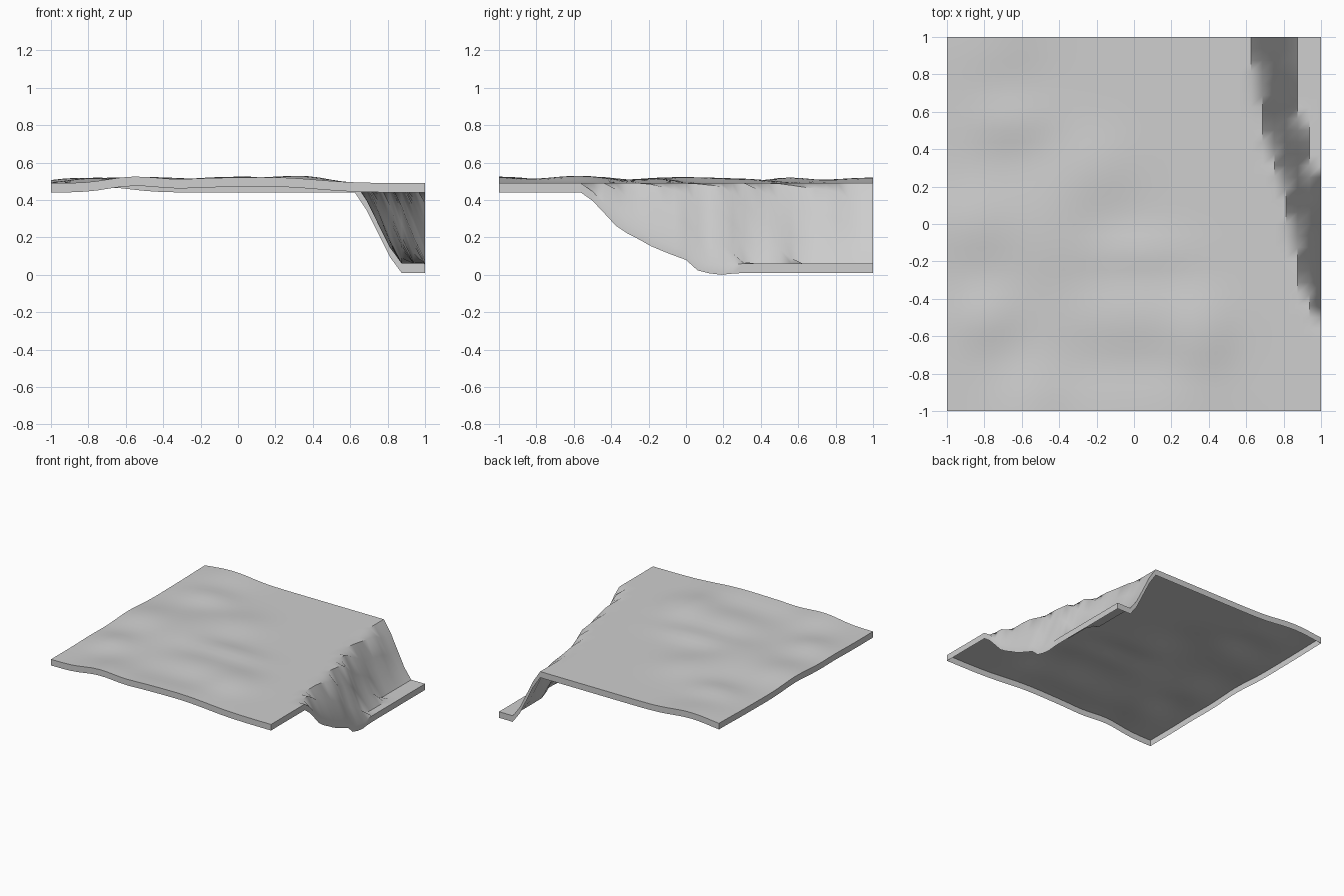
import bpy, bmesh, math

if "Cube" in bpy.data.objects:
    bpy.data.objects.remove(bpy.data.objects["Cube"])

SKIRT = 0.05   # depth of the rim below the surface
PLATEAU, FLOOR = 0.49, 0.06

# cliff in plan: (y, x of upper edge, x of foot)
CLIFF = [(-0.56, 1.00, 1.20), (-0.40, 0.93, 1.11), (-0.30, 0.88, 1.11),
         (-0.18, 0.87, 1.07), (0.00, 0.84, 1.04), (0.06, 0.81, 1.01),
         (0.20, 0.80, 0.99), (0.32, 0.75, 0.94), (0.50, 0.685, 0.93),
         (0.60, 0.675, 0.875), (0.80, 0.66, 0.87), (0.88, 0.625, 0.87),
         (1.00, 0.625, 0.87)]

# soft mounds on the plateau: x, y, radius x, radius y, height
MOUNDS = [(-0.55, -1.0, 0.18, 0.25, 0.04), (0.15, -1.0, 0.33, 0.22, 0.035),
          (-0.2, -1.0, 0.2, 0.2, 0.015), (-0.75, 1.0, 0.22, 0.3, 0.033),
          (-0.65, 0.55, 0.2, 0.14, 0.03), (-0.85, 0.0, 0.2, 0.2, 0.03),
          (-0.45, 0.0, 0.22, 0.35, 0.035), (-0.78, -0.5, 0.16, 0.16, 0.03),
          (-0.2, 0.3, 0.2, 0.2, 0.02), (0.0, -0.5, 0.35, 0.2, 0.04),
          (0.35, -0.6, 0.16, 0.2, 0.035), (0.0, -0.15, 0.3, 0.12, 0.025)]


def cliff_edges(y):
    for (y0, a0, b0), (y1, a1, b1) in zip(CLIFF, CLIFF[1:]):
        if y0 <= y <= y1:
            t = (y - y0) / (y1 - y0)
            return a0 + (a1 - a0) * t, b0 + (b1 - b0) * t
    return 2.0, 3.0


def height(x, y):
    bump = sum(h * math.exp(-((x - cx) / rx) ** 2 - ((y - cy) / ry) ** 2)
               for cx, cy, rx, ry, h in MOUNDS)
    top = PLATEAU + 0.055 * math.tanh(bump / 0.055)
    upper, foot = cliff_edges(y)
    s = min(max((x - upper) / (foot - upper), 0), 1)
    s = 0.6 * s + 0.4 * s * s * (3 - 2 * s)     # slightly rounded slope
    z = top + (FLOOR - top) * s
    # small dip where the cliff foot meets the side
    return z - 0.01 * s * math.exp(-((x - 1) / 0.05) ** 2 - ((y - 0.19) / 0.06) ** 2)


# terrain surface
bm = bmesh.new()
bmesh.ops.create_grid(bm, x_segments=32, y_segments=32, size=1)
for v in bm.verts:
    v.co.z = height(v.co.x, v.co.y)

# thin rim hanging from the border, open underneath
border = [e for e in bm.edges if e.is_boundary]
geom = bmesh.ops.extrude_edge_only(bm, edges=border)["geom"]
for v in geom:
    if isinstance(v, bmesh.types.BMVert):
        v.co.z -= SKIRT
bmesh.ops.recalc_face_normals(bm, faces=bm.faces[:])
if sum(f.normal.z for f in bm.faces) < 0:
    bmesh.ops.reverse_faces(bm, faces=bm.faces[:])

# rest exactly on the ground
low = min(v.co.z for v in bm.verts)
for v in bm.verts:
    v.co.z -= low

mesh = bpy.data.meshes.new("cliff_terrain")
bm.to_mesh(mesh)
bm.free()
terrain = bpy.data.objects.new("cliff_terrain", mesh)
bpy.context.collection.objects.link(terrain)

stone = bpy.data.materials.new("light_grey")
stone.diffuse_color = (0.62, 0.62, 0.62, 1)
stone.use_nodes = True
stone.node_tree.nodes["Principled BSDF"].inputs["Base Color"].default_value = stone.diffuse_color
mesh.materials.append(stone)

bpy.context.view_layer.objects.active = terrain
terrain.select_set(True)
bpy.ops.object.shade_smooth_by_angle(angle=math.radians(40))
